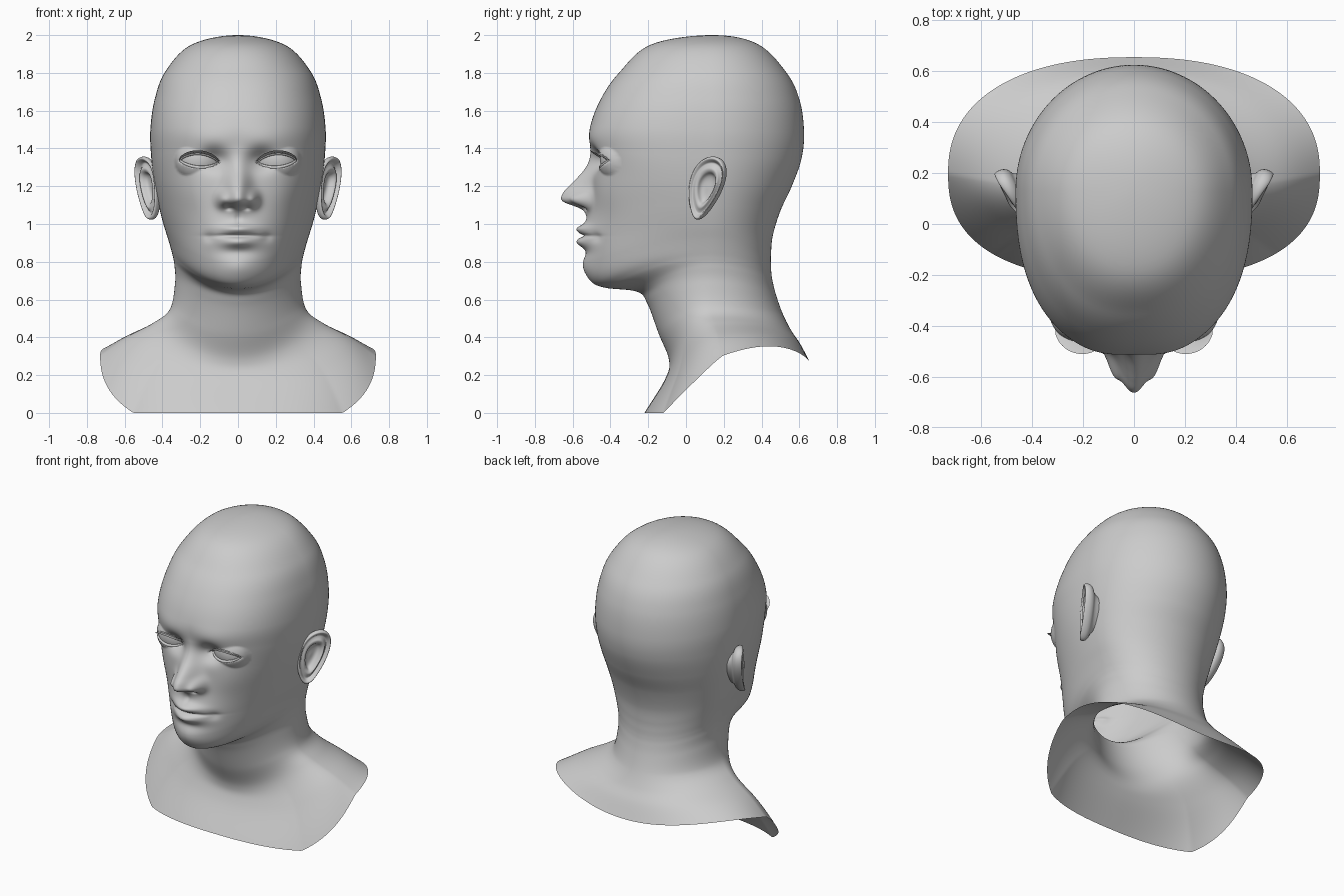
import bpy
import bmesh
from math import sin, cos, pi, exp, sqrt
from mathutils import Vector

cube = bpy.data.objects.get("Cube")
if cube:
    bpy.data.objects.remove(cube)

clay = bpy.data.materials.new("clay_grey")
clay.use_nodes = True
clay.diffuse_color = (0.6, 0.6, 0.6, 1)
clay.node_tree.nodes["Principled BSDF"].inputs["Base Color"].default_value = (0.6, 0.6, 0.6, 1)


def clamp(value):
    return max(0.0, min(1.0, value))


def spline(rows, i, f):
    """Catmull-Rom between rows i+1 and i+2 of a padded list."""
    return [b + 0.5 * f * (c - a + f * (2 * a - 5 * b + 4 * c - d + f * (3 * (b - c) + d - a)))
            for a, b, c, d in zip(*rows[i:i + 4])]


def grid_object(name, rows, wrap=False):
    """Skin a grid of points, then mirror it to the other side."""
    bm = bmesh.new()
    verts = [[bm.verts.new(p) for p in row] for row in rows]
    count = len(rows[0])
    for upper, lower in zip(verts, verts[1:]):
        for j in range(count if wrap else count - 1):
            k = (j + 1) % count
            bm.faces.new((upper[j], lower[j], lower[k], upper[k]))
    bmesh.ops.remove_doubles(bm, verts=bm.verts, dist=1e-6)
    mesh = bpy.data.meshes.new(name)
    bm.to_mesh(mesh)
    bm.free()
    mesh.shade_smooth()
    mesh.materials.append(clay)
    obj = bpy.data.objects.new(name, mesh)
    bpy.context.collection.objects.link(obj)
    mirror = obj.modifiers.new("Mirror", 'MIRROR')
    mirror.merge_threshold = 0.0005
    return obj


# Eye layout shared by the face, eyeballs, lids and lashes
EYE = Vector((0.205, -0.325, 1.34))
EYE_R = 0.13


def eye_front(x, z):
    left = EYE_R ** 2 - (x - EYE.x) ** 2 - (z - EYE.z) ** 2
    return EYE.y - sqrt(left) if left > 0 else None


def lid_z(x, side):
    q = (x - EYE.x) / 0.105
    arch = max(0.0, 1 - q * q) ** 0.8
    return 1.332 + 0.006 * q + arch * (0.042 if side > 0 else -0.032)


# Soft face features: x, z, x spread, z spread, height
FEATURES = [
    (0.125, 1.34, 0.07, 0.055, -0.06),   # eye socket
    (0.15, 1.45, 0.14, 0.06, 0.01),      # brow
    (0.25, 1.17, 0.10, 0.12, 0.012),     # cheek
    (0.082, 1.13, 0.031, 0.04, 0.058),   # nostril wing
    (0.045, 1.085, 0.02, 0.011, -0.022), # nostril
    (0.155, 0.93, 0.03, 0.025, -0.012),  # mouth corner
]
CENTRE_FEATURES = [
    (0.95, 0.13, 0.08, 0.027),           # mouth mound
    (0.975, 0.09, 0.022, 0.031),         # upper lip
    (0.903, 0.08, 0.026, 0.028),         # lower lip
    (0.937, 0.115, 0.009, -0.024),       # lip line
    (1.03, 0.016, 0.03, -0.008),         # groove above lip
    (0.85, 0.10, 0.03, -0.012),          # crease under lip
    (0.77, 0.10, 0.05, 0.012),           # chin
]
# Nose height at even steps downward from the brow
NOSE = [[h] for h in (0, 0, 0.001, 0.006, 0.02, 0.045, 0.08, 0.118, 0.15, 0.146, 0.045, 0.008, 0, 0)]


def face_relief(x, z):
    h = sum(a * exp(-((x - cx) / sx) ** 2 - ((z - cz) / sz) ** 2) for cx, cz, sx, sz, a in FEATURES)
    h += sum(a * exp(-(x / sx) ** 2 - ((z - cz) / sz) ** 2) for cz, sx, sz, a in CENTRE_FEATURES)
    step = (1.44 - z) / 0.04
    if 0 <= step < len(NOSE) - 3:
        width = 0.045 + 0.025 * clamp((1.38 - z) / 0.22)
        h += spline(NOSE, int(step), step % 1)[0] * exp(-(abs(x) / width) ** 2.2)
    return h


def sculpt(x, y, z):
    """Push the face features out of the plain head form."""
    mask = clamp((-0.12 - y) / 0.15)
    if mask == 0 or z < 0.66:
        return y
    mask *= mask * (3 - 2 * mask)
    y -= mask * face_relief(x, z)
    front = eye_front(x, z)
    if front is not None:
        if lid_z(x, -1) < z < lid_z(x, 1):
            return max(y, front + 0.012)
        return min(y, front - 0.012)
    return y


# Head and bust rings: front y, front z, half width, side z, back y, back z, front roundness
MID_Y = 0.13
RINGS = [
    (MID_Y, 2.0, 0, 2.0, MID_Y, 2.0, 2.1),
    (-0.185, 1.95, 0.245, 1.95, 0.375, 1.955, 2.1),
    (-0.355, 1.80, 0.383, 1.81, 0.533, 1.80, 2.2),
    (-0.452, 1.66, 0.441, 1.66, 0.603, 1.65, 2.3),
    (-0.505, 1.52, 0.464, 1.5, 0.625, 1.48, 2.4),
    (-0.505, 1.40, 0.46, 1.36, 0.61, 1.34, 2.4),
    (-0.50, 1.25, 0.445, 1.23, 0.56, 1.2, 2.3),
    (-0.51, 1.08, 0.42, 1.10, 0.50, 1.07, 2.1),
    (-0.53, 0.93, 0.395, 1.0, 0.46, 0.94, 1.95),
    (-0.535, 0.79, 0.37, 0.92, 0.45, 0.84, 1.9),
    (-0.505, 0.70, 0.353, 0.86, 0.45, 0.78, 1.9),
    (-0.43, 0.663, 0.343, 0.82, 0.452, 0.74, 1.9),
    (-0.26, 0.642, 0.336, 0.775, 0.458, 0.70, 2),
    (-0.205, 0.58, 0.333, 0.69, 0.475, 0.63, 2),
    (-0.145, 0.42, 0.36, 0.55, 0.51, 0.53, 2),
    (-0.09, 0.28, 0.45, 0.475, 0.555, 0.44, 2),
    (-0.11, 0.18, 0.60, 0.395, 0.605, 0.365, 2.2),
    (-0.22, 0, 0.73, 0.305, 0.655, 0.27, 2.5),
]
COLUMNS = 128


def ring_points(ring, flare):
    yf, zf, width, zs, yb, zb, round_front = ring
    ys = MID_Y + 0.07 * flare
    points = []
    for j in range(COLUMNS + 1):
        u = j / COLUMNS
        t = pi * u * (0.6 + 0.4 * u)
        s, c = max(0.0, sin(t)), cos(t)
        n = round_front if c > 0 else 2 + 0.3 * flare
        r = (s ** n + abs(c) ** n) ** (-1 / n)
        x = width * r * s if j < COLUMNS else 0
        y_end, z_end = (yf, zf) if c > 0 else (yb, zb)
        blend, rise = c * c, 0
        if c > 0:  # square corners at the foot of the chest
            blend += flare ** 2 * (min(1, c / 0.707) ** 1.15 - blend)
        else:      # raised shoulder blades behind the shoulder tips
            rise = 0.15 * flare ** 2 * -c * s * s
        y = ys + (y_end - ys) * r * abs(c)
        z = zs + (z_end - zs) * blend + rise
        points.append((x, sculpt(x, y, z), z))
    return points


first, last, before = RINGS[1], RINGS[-1], RINGS[-2]
over_top = (first[4], first[5], -first[2], first[3], first[0], first[1], first[6])
padded = [over_top] + RINGS + [tuple(2 * a - b for a, b in zip(last, before))]
rows = []
for i in range(len(RINGS) - 1):
    steps = 20 if 4 <= i < 9 else 9
    for k in range(steps):
        rows.append(ring_points(spline(padded, i, k / steps), clamp((i + k / steps - 14) / 3)))
rows.append(ring_points(last, 1))
grid_object("head_and_bust", rows)

# Eyeballs: front caps of a sphere
cap = []
for i in range(17):
    a = i / 16 * pi / 2
    cap.append([EYE + EYE_R * Vector((sin(a) * cos(b), -cos(a), sin(a) * sin(b)))
                for b in (2 * pi * j / 32 for j in range(32))])
grid_object("eyeballs", cap, wrap=True)

# Eyelid rims and lashes follow the almond opening
for side, label in ((1, "upper"), (-1, "lower")):
    rim = []
    for i in range(33):
        x = EYE.x - 0.105 + 0.21 * i / 32
        z = lid_z(x, side)
        centre = Vector((x, eye_front(x, z) - 0.004, z))
        rim.append([centre + 0.009 * Vector((0, cos(b), sin(b)))
                    for b in (2 * pi * j / 8 for j in range(8))])
    grid_object(label + "_eyelid_rims", rim, wrap=True)

lashes = []
for i in range(33):
    q = i / 16 - 1
    x = EYE.x + 0.105 * q
    z = lid_z(x, 1)
    reach = sqrt(max(0.0, 1 - q * q))
    base = Vector((x, eye_front(x, z) - 0.008, z))
    lashes.append([base + f * reach * Vector((0.012 * q, -0.052, 0.016 * f)) for f in (0, 0.5, 1)])
grid_object("upper_eyelashes", lashes)

# Ears: rings from the inner bowl over the ridges and round the back
EAR = Vector((0.472, 0.106, 1.19))
BACK, OUT = Vector((0.42, 0.9, 0)), Vector((0.9, -0.42, 0))
UP = Vector((0.12, 0.24, 1))
PROFILE = [(0, -0.022), (0.25, -0.022), (0.42, -0.012), (0.52, 0.012), (0.62, 0.02), (0.71, 0.01),
           (0.8, 0.004), (0.86, 0.017), (0.92, 0.03), (0.97, 0.028), (1, 0.012), (0.98, -0.008),
           (0.88, -0.026), (0.7, -0.04), (0.55, -0.08)]
pad = [PROFILE[0]] + PROFILE + [PROFILE[-1]]
ear = []
for i in range(len(PROFILE) - 1):
    for f in (0, 1 / 3, 2 / 3):
        scale, lift = spline(pad, i, f)
        ring = []
        for j in range(64):
            a = 2 * pi * j / 64
            fade = 0.35 + 0.65 * clamp(0.7 + cos(a)) if lift > 0 else 1
            across = 0.098 * cos(a) * (1 + 0.3 * sin(a))
            ring.append(EAR + scale * (across * BACK + 0.167 * sin(a) * UP) + lift * fade * OUT)
        ear.append(ring)
grid_object("ears", ear, wrap=True)
